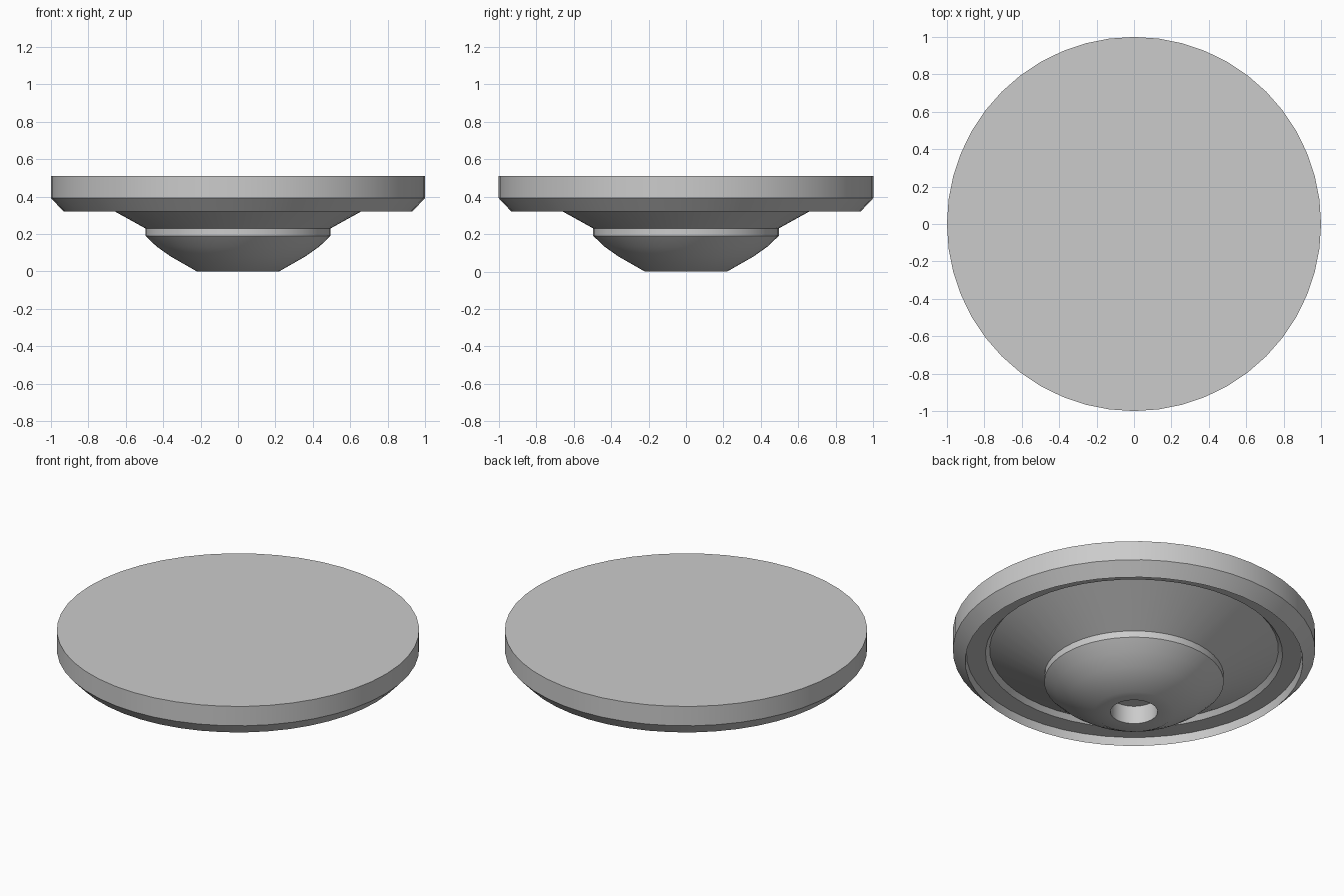
import bpy, bmesh
from math import cos, sin, tau, radians

if "Cube" in bpy.data.objects:
    bpy.data.objects.remove(bpy.data.objects["Cube"])

SIDES = 48


def lathe(name, profile):
    """Turn a (radius, height) profile around z and cap both ends."""
    bm = bmesh.new()
    rings = [[bm.verts.new((r * cos(tau * i / SIDES), r * sin(tau * i / SIDES), z))
              for i in range(SIDES)] for r, z in profile]
    for a, b in zip(rings, rings[1:]):
        for i in range(SIDES):
            j = (i + 1) % SIDES
            bm.faces.new((a[i], a[j], b[j], b[i]))
    bm.faces.new(rings[0])
    bm.faces.new(rings[-1])
    bmesh.ops.recalc_face_normals(bm, faces=bm.faces)
    mesh = bpy.data.meshes.new(name)
    bm.to_mesh(mesh)
    bm.free()
    obj = bpy.data.objects.new(name, mesh)
    bpy.context.collection.objects.link(obj)
    bpy.context.view_layer.objects.active = obj
    obj.select_set(True)
    bpy.ops.object.shade_smooth_by_angle(angle=radians(31))
    obj.select_set(False)
    return obj


socket = [(0.13, 0.11), (0.13, 0.0)]                       # blind hole underneath
dome = [(0.22, 0.0), (0.36, 0.08), (0.435, 0.133), (0.495, 0.19)]
collar = [(0.495, 0.23)]                                   # short upright step
cone = [(0.797, 0.397)]                                    # flared underside
recess = [(0.82, 0.37), (0.925, 0.37), (0.932, 0.32)]      # groove behind the rim
rim = [(1.0, 0.392), (1.0, 0.51)]                          # chamfer and outer band

lathe("round_dished_plate", socket + dome + collar + cone + recess + rim)
